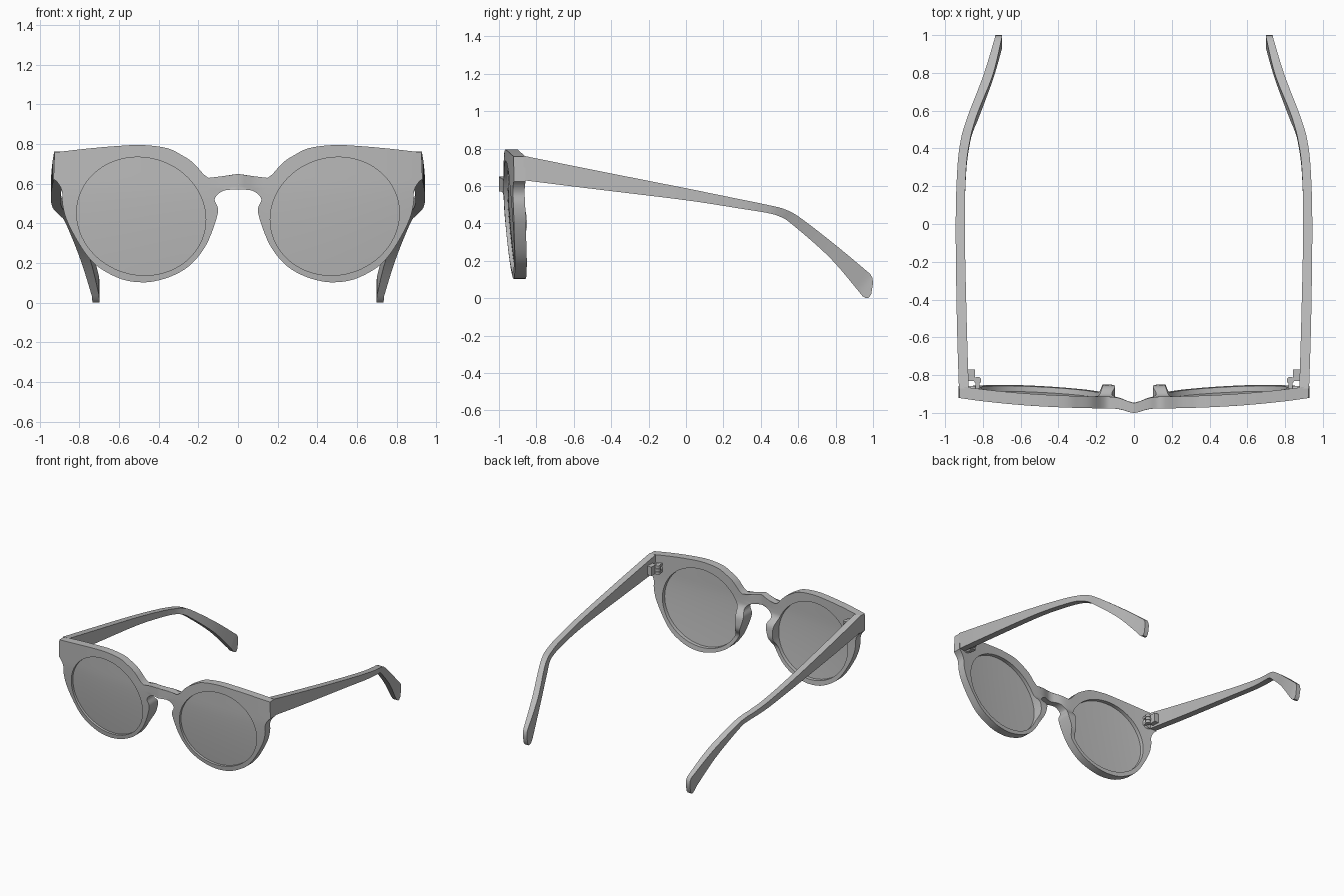
import bpy, bmesh, math
from mathutils import Matrix, Vector

cube = bpy.data.objects.get("Cube")
if cube:
    bpy.data.objects.remove(cube, do_unlink=True)

grey = bpy.data.materials.new("plain grey")
grey.use_nodes = True
GREY = (0.5, 0.5, 0.5, 1.0)
grey.diffuse_color = GREY
grey.node_tree.nodes["Principled BSDF"].inputs["Base Color"].default_value = GREY


def spline(points, steps):
    """Catmull-Rom through tuples of any length; last point included."""
    pts = [Vector(p) for p in points]
    pts = [pts[0]] + pts + [pts[-1]]
    out = []
    for a, b, c, d in zip(pts, pts[1:], pts[2:], pts[3:]):
        for i in range(steps):
            t = i / steps
            out.append(0.5 * (2 * b + (c - a) * t + (2 * a - 5 * b + 4 * c - d) * t * t
                              + (3 * b - a - 3 * c + d) * t ** 3))
    return out + [pts[-1]]


def finish(name, bm):
    """Turn a half model into a mirrored, shaded object."""
    bmesh.ops.recalc_face_normals(bm, faces=bm.faces)
    mesh = bpy.data.meshes.new(name)
    bm.to_mesh(mesh)
    bm.free()
    mesh.materials.append(grey)
    ob = bpy.data.objects.new(name, mesh)
    bpy.context.collection.objects.link(ob)
    bpy.ops.object.select_all(action='DESELECT')
    ob.select_set(True)
    bpy.context.view_layer.objects.active = ob
    bpy.ops.object.shade_smooth_by_angle(angle=math.radians(32))
    mod = ob.modifiers.new("mirror", 'MIRROR')
    mod.use_clip = True
    mod.merge_threshold = 0.0005
    return ob


def front_y(x, z):
    """Wrapped and tilted front surface, pushed forward at the bridge."""
    tilt = 0.045 * (max(0.0, 0.6 - z) / 0.5) ** 1.5
    return -0.977 + 0.055 * (abs(x) / 0.92) ** 2.5 + tilt - 0.023 * math.exp(-(x / 0.055) ** 2)


def back_y(x, z):
    """Rear surface of the frame, swelling into the nose pads."""
    pad = math.exp(-((z - 0.42) / 0.09) ** 4) * min(1.0, max(0.0, (0.25 - x) / 0.08))
    thin = 0.01 * math.exp(-(x / 0.08) ** 2) if z > 0.54 else 0.0
    return front_y(x, z) + 0.063 - thin + 0.052 * pad


def lens_point(angle, scale=1.0):
    a = math.radians(angle)
    return (0.488 + scale * (0.325 * math.cos(a) + 0.018 * math.sin(a)),
            0.436 + scale * 0.298 * math.sin(a))


# Frame front: outer contour points (x, z, matching lens angle)
brow = [(.925, .758, 35.6), (.76, .777, 52), (.61, .79, 71), (.485, .795, 90),
        (.36, .78, 108), (.285, .745, 119), (.225, .705, 127), (.17, .645, 135),
        (.13, .625, 139), (.08, .637, 142), (0, .65, 145)]
under = [(0, .57, 151), (.06, .568, 154), (.095, .552, 158), (.118, .52, 164),
         (.102, .48, 172), (.103, .445, 180), (.13, .36, 194), (.17, .275, 208),
         (.235, .195, 225), (.31, .145, 240), (.40, .113, 255), (.485, .103, 270),
         (.585, .118, 288), (.69, .17, 306), (.755, .23, 320), (.815, .32, 339),
         (.865, .42, 356), (.885, .5, 368), (.887, .56, 375), (.905, .6, 379),
         (.93, .625, 382)]
end_piece = [under[-1], (.925, .758, 395.6)]
contour = []
for part, steps in ((brow, 5), ([brow[-1], under[0]], 4), (under, 4), (end_piece, 4)):
    contour += spline(part, steps)[:-1]

ROWS = 7
bm = bmesh.new()
front, back = [], []
for x, z, ang in contour:
    x = max(0.0, x)
    lx, lz = lens_point(ang)
    frow, brow_verts = [], []
    for r in range(ROWS + 1):
        t = r / ROWS
        px, pz = x + (lx - x) * t, z + (lz - z) * t
        frow.append(bm.verts.new((px, front_y(px, pz), pz)))
        brow_verts.append(bm.verts.new((px, back_y(px, pz), pz)))
    front.append(frow)
    back.append(brow_verts)
n = len(contour)
for i in range(n):
    j = (i + 1) % n
    for r in range(ROWS):
        bm.faces.new((front[i][r], front[j][r], front[j][r + 1], front[i][r + 1]))
        bm.faces.new((back[i][r], back[i][r + 1], back[j][r + 1], back[j][r]))
    for r in (0, ROWS):
        # leave the bridge open at the mirror plane
        if front[i][r].co.x + front[j][r].co.x > 1e-5:
            bm.faces.new((front[i][r], back[i][r], back[j][r], front[j][r]))
finish("front_frame", bm)

# Lenses: thin curved discs set back inside the rims
bm = bmesh.new()
SEG, RINGS = 96, 8
for depth in (0.02, 0.034):
    cx, cz = lens_point(0, 0)
    centre = bm.verts.new((cx, front_y(cx, cz) + depth, cz))
    previous = None
    for k in range(1, RINGS + 1):
        ring = []
        for i in range(SEG):
            x, z = lens_point(360 * i / SEG, 1.01 * k / RINGS)
            ring.append(bm.verts.new((x, front_y(x, z) + depth, z)))
        for i in range(SEG):
            j = (i + 1) % SEG
            if previous:
                bm.faces.new((previous[i], previous[j], ring[j], ring[i]))
            else:
                bm.faces.new((centre, ring[j], ring[i]))
        previous = ring
    if depth == 0.02:
        first_edge = previous
for i in range(SEG):
    j = (i + 1) % SEG
    bm.faces.new((first_edge[i], first_edge[j], previous[j], previous[i]))
finish("lenses", bm)

# Temples: (top y, top z, bottom y, bottom z, outer x, inner x) along the arm
arm = [(-.87, .762, -.87, .631, .927, .875), (-.5, .687, -.5, .585, .938, .886),
       (0, .588, 0, .524, .944, .896), (.3, .527, .28, .481, .935, .888),
       (.446, .497, .43, .457, .917, .868), (.527, .476, .50, .437, .895, .848),
       (.607, .433, .565, .397, .867, .821), (.794, .289, .767, .219, .795, .746),
       (.985, .13, .925, .035, .737, .70)]
tip = [(.997, .108, .943, .012, .735, .699), (1.0, .08, .96, .001, .734, .698),
       (.99, .02, .975, .0, .733, .698)]
bm = bmesh.new()
sections = []
for ty, tz, by, bz, xo, xi in [tuple(s) for s in spline(arm, 6)] + tip:
    sections.append([bm.verts.new(c) for c in
                     ((xo, ty, tz), (xi, ty, tz), (xi, by, bz), (xo, by, bz))])
for a, b in zip(sections, sections[1:]):
    for k in range(4):
        m = (k + 1) % 4
        bm.faces.new((a[k], a[m], b[m], b[k]))
bm.faces.new(sections[0])
bm.faces.new(sections[-1])
finish("temples", bm)


# Hinges: boss on the frame, lugs and stacked knuckles
def box(bm, centre, size):
    bmesh.ops.create_cube(bm, size=1, matrix=Matrix.Translation(centre)
                          @ Matrix.Diagonal((*size, 1)))


def cylinder(bm, centre, r1, r2, depth, turn=Matrix()):
    bmesh.ops.create_cone(bm, cap_ends=True, segments=24, radius1=r1, radius2=r2,
                          depth=depth, matrix=Matrix.Translation(centre) @ turn)


bm = bmesh.new()
cylinder(bm, (.862, -.872, .665), .036, .052, .03, Matrix.Rotation(math.radians(90), 4, 'X'))
box(bm, (.86, -.80, .675), (.036, .06, .07))
for z in (.65, .675, .70):
    cylinder(bm, (.828, -.828, z), .019, .019, .021)
    if z == .675:
        box(bm, (.845, -.822, z), (.034, .02, .019))
    else:
        box(bm, (.828, -.85, z), (.022, .04, .019))
finish("hinges", bm)
